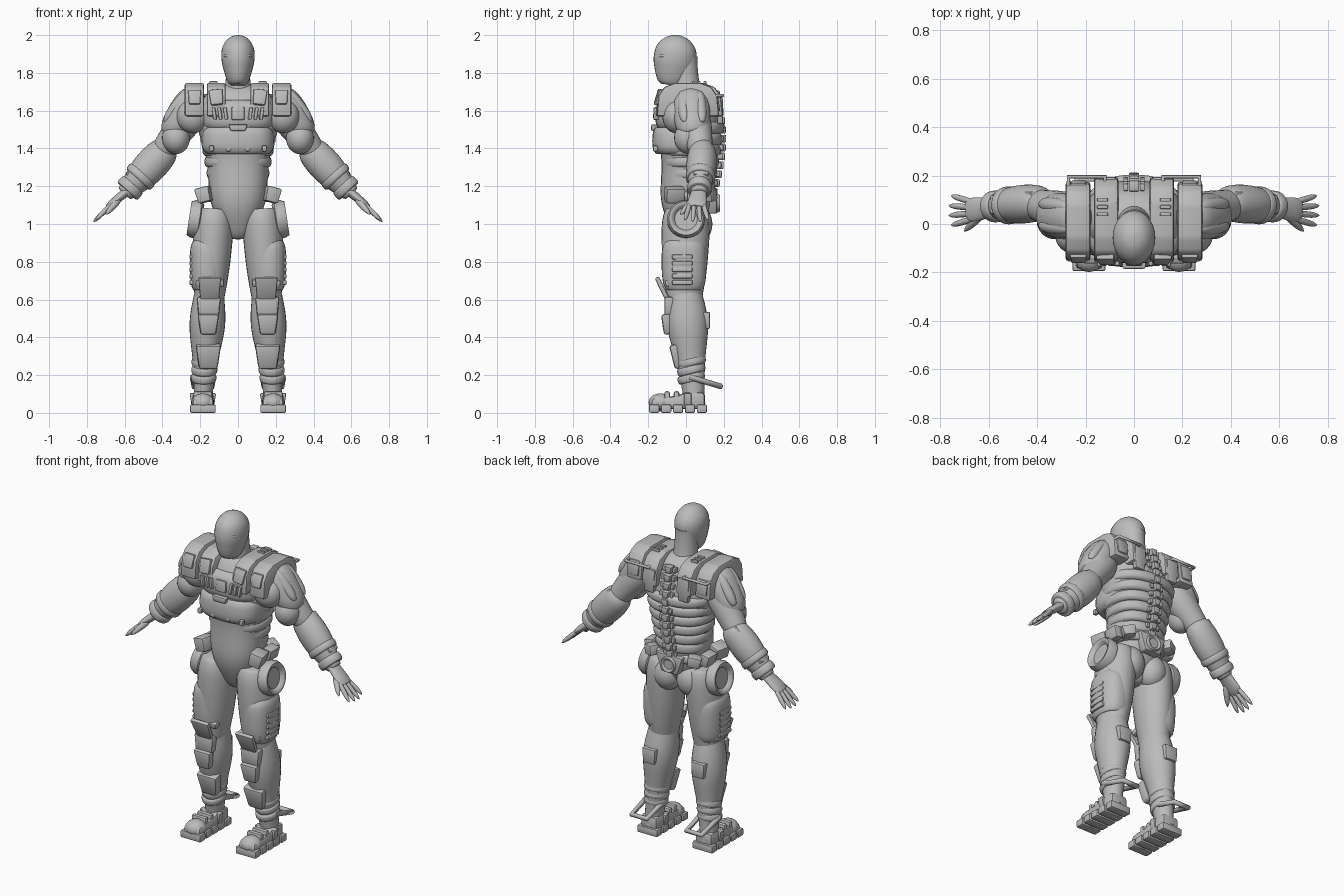
import bpy, bmesh, math
from mathutils import Vector, Matrix, Euler

scene_cube = bpy.data.objects.get("Cube")
if scene_cube:
    bpy.data.objects.remove(scene_cube, do_unlink=True)

grey = bpy.data.materials.new("plain_grey")
grey.use_nodes = True
tone = (.5, .5, .5, 1)
grey.diffuse_color = tone
grey.node_tree.nodes["Principled BSDF"].inputs["Base Color"].default_value = tone


def place(name, data, mirror):
    obj = bpy.data.objects.new(name, data)
    bpy.context.collection.objects.link(obj)
    data.materials.append(grey)
    if mirror:
        obj.modifiers.new("Mirror", "MIRROR").use_mirror_merge = False


def finish(name, bm, mirror, bevel=0):
    bmesh.ops.recalc_face_normals(bm, faces=bm.faces)
    if bevel:
        edges = [edge for edge in bm.edges if edge.calc_face_angle(0) > .3]
        bmesh.ops.bevel(bm, geom=edges, offset=bevel, segments=2, profile=.5, affect="EDGES")
    mesh = bpy.data.meshes.new(name)
    bm.to_mesh(mesh)
    bm.free()
    mesh.polygons.foreach_set("use_smooth", [True] * len(mesh.polygons))
    mesh.set_sharp_from_angle(angle=math.radians(40))
    place(name, mesh, mirror)


def signed_power(value, exponent):
    return math.copysign(abs(value) ** exponent, value)


def skin(name, axis, sections, mirror, square=1, sides=28):
    """Skin sections of centre, width radius and depth radius, all square to one axis."""
    reference = Vector((0, 1, 0)) if abs(axis.normalized().y) < .9 else Vector((0, 0, 1))
    across = reference.cross(axis).normalized()
    deep = axis.cross(across).normalized()
    bm = bmesh.new()
    rings = []
    for centre, width, depth in sections:
        ring = []
        for k in range(sides):
            angle = math.tau * k / sides
            offset = (across * signed_power(math.cos(angle), square) * max(width, .001)
                      + deep * signed_power(math.sin(angle), square) * max(depth, .001))
            ring.append(bm.verts.new(centre + offset))
        rings.append(ring)
    for low, high in zip(rings, rings[1:]):
        for k in range(sides):
            bm.faces.new((low[k], low[k - 1], high[k - 1], high[k]))
    bm.faces.new(rings[0])
    bm.faces.new(rings[-1])
    finish(name, bm, mirror)


def smooth_value(values, s):
    """Catmull-Rom value at s in the range nought to one."""
    last = len(values) - 1
    i = min(int(s * last), last - 1)
    t = s * last - i
    a, b, c, d = (values[max(0, min(last, i + k))] for k in (-1, 0, 1, 2))
    slope_in, slope_out = (c - a) / 2, (d - b) / 2
    bend = 3 * (c - b) - 2 * slope_in - slope_out
    return b + slope_in * t + bend * t ** 2 + (slope_in + slope_out - 2 * (c - b)) * t ** 3


def limb(name, start, end, radii, flat=(1, 1), mirror=True, square=1, sides=28):
    """Muscle form: radii from start to end, spaced closer near the rounded ends."""
    start, end = Vector(start), Vector(end)
    steps = 5 * len(radii)
    sections = []
    for i in range(steps + 1):
        s = i / steps
        radius = smooth_value(radii, s)
        depth = radius * (flat[0] + (flat[1] - flat[0]) * s)
        sections.append((start.lerp(end, (1 - math.cos(math.pi * s)) / 2), radius, depth))
    skin(name, end - start, sections, mirror, square, sides)


def band(name, centre, axis, radius, half, flat=1, mirror=True, square=1):
    """Rounded ring around a limb or the trunk."""
    reach = Vector(axis).normalized() * half
    limb(name, Vector(centre) - reach, Vector(centre) + reach,
         (radius * .9, radius, radius, radius * .9), (flat, flat), mirror, square)


def dish(name, base, axis, radius, depth, mirror=True):
    """Thick disc with a sunken face."""
    axis = Vector(axis).normalized()
    profile = [(0, .8), (.2, 1), (.7, 1), (1, .9), (1, .8), (.9, .7), (.7, .6), (.7, 0)]
    skin(name, axis, [(Vector(base) + axis * h * depth, r * radius, r * radius) for h, r in profile], mirror)


def box(name, at, size, tilt=(0, 0, 0), taper=1, bevel=.008, mirror=True):
    """Bevelled block; taper narrows its lower end."""
    bm = bmesh.new()
    bmesh.ops.create_cube(bm, size=1)
    for vert in bm.verts:
        if vert.co.z < 0:
            vert.co.x *= taper
    matrix = Matrix.LocRotScale(Vector(at), Euler(tilt), Vector(size))
    bmesh.ops.transform(bm, matrix=matrix, verts=bm.verts)
    finish(name, bm, mirror, bevel)


def prism(name, outline, left, right, bevel=.012):
    """Side outline of y, z points extruded across x."""
    bm = bmesh.new()
    face = bm.faces.new([bm.verts.new((left, y, z)) for y, z in outline])
    made = bmesh.ops.extrude_face_region(bm, geom=[face])["geom"]
    verts = [item for item in made if isinstance(item, bmesh.types.BMVert)]
    bmesh.ops.translate(bm, vec=(right - left, 0, 0), verts=verts)
    finish(name, bm, True, bevel)


def arch(name, left, right, front, back):
    """Squared arch over the shoulder, from the chest to the back."""
    middle, half = (front + back) / 2, (back - front) / 2
    angles = [math.pi * k / 7 for k in range(8)]
    outline = [(middle + half * signed_power(math.cos(a), .6), 1.57 + .18 * abs(math.sin(a)) ** .6)
               for a in angles]
    prism(name, outline, left, right)


def blob(name, at, radii, mirror=True):
    bm = bmesh.new()
    bmesh.ops.create_uvsphere(bm, u_segments=24, v_segments=14, radius=1)
    bmesh.ops.transform(bm, matrix=Matrix.LocRotScale(Vector(at), None, Vector(radii)), verts=bm.verts)
    finish(name, bm, mirror)


def tube(name, points, radius):
    data = bpy.data.curves.new(name, "CURVE")
    data.dimensions, data.bevel_depth, data.bevel_resolution = "3D", radius, 2
    data.use_fill_caps = True
    line = data.splines.new("POLY")
    line.points.add(len(points) - 1)
    for point, position in zip(line.points, points):
        point.co = (*position, 1)
    place(name, data, True)


# Head and neck
limb("head", (0, -.08, 1.735), (0, -.04, 2), (.035, .054, .072, .087, .083, .05, 0), (1.4, 1.18), mirror=False)
limb("neck", (0, .01, 1.64), (0, -.01, 1.88), (.09, .065, .065), (1, 1.1), mirror=False)
blob("nose", (0, -.14, 1.845), (.014, .026, .03), mirror=False)
blob("brow", (.03, -.118, 1.89), (.045, .032, .016))

# Torso and chest armour
limb("torso", (0, 0, .92), (0, .02, 1.74), (.03, .08, .147, .165, .215, .17, .06), (1.1, .6), mirror=False, square=.9)
limb("lower_chest_plate", (0, -.03, 1.37), (0, -.03, 1.51), (.16, .19, .19, .17), (.77, .77), mirror=False, square=.7)
limb("upper_chest_plate", (0, -.02, 1.5), (0, -.01, 1.65), (.17, .195, .195, .15), (.74, .74), mirror=False, square=.7)
blob("side_pectoral", (.24, -.05, 1.57), (.085, .075, .09))
box("chest_buckle", (0, -.17, 1.51), size=(.1, .03, .035), taper=.8, mirror=False)
box("chest_centre_panel", (0, -.16, 1.585), size=(.07, .02, .07), tilt=(-.1, 0, 0), mirror=False)
for x in (.065, .095, .125):
    box("chest_slat", (x, -.158, 1.585), size=(.018, .03, .065), tilt=(0, .15, .1), bevel=.005)
for x in (.05, .14):
    box("chest_clip", (x, -.162, 1.4), size=(.025, .025, .03), bevel=.005)
blob("buttock", (.078, .055, 1), (.085, .085, .1))

# Ribbed back and spine
for i in range(6):
    band("back_rib", (0, .025, 1.21 + i * .06), (0, 0, 1), .153 + i * .011, half=.031, flat=.85,
         mirror=False, square=.85)
for i in range(12):
    z = 1.17 + i * .047
    y = .145 + .045 * math.sin(math.pi * i / 12)
    box("vertebra", (0, y, z), size=(.045, .045, .04), taper=.75, bevel=.007, mirror=False)
    box("spine_clamp", (.034, y - .005, z), size=(.02, .03, .03), bevel=.005)

# Shoulder harness and pauldrons
arch("harness_strap", left=.065, right=.165, front=-.16, back=.195)
arch("pauldron", left=.18, right=.282, front=-.155, back=.175)
box("strap_front_block", (.115, -.145, 1.67), size=(.075, .03, .085), tilt=(-.3, .1, 0), taper=.85)
box("pauldron_front_panel", (.23, -.138, 1.67), size=(.07, .03, .08), tilt=(-.3, 0, 0), taper=.85)
box("pauldron_rear_panel", (.23, .165, 1.64), size=(.07, .02, .09), tilt=(.15, 0, 0), taper=.85)
box("strap_rear_block", (.115, .18, 1.6), size=(.08, .03, .14), taper=.8)
for y in (.04, .07, .1):
    box("strap_ridge", (.13, y, 1.748), size=(.045, .016, .016), bevel=.004)
tube("rear_handle", [(.12, .15, 1.68), (.12, .195, 1.68), (.27, .195, 1.68), (.27, .15, 1.68)], radius=.009)

# Arms
elbow, wrist = Vector((.36, .09, 1.42)), Vector((.6, .07, 1.16))
limb("deltoid", (.21, .02, 1.71), (.36, .04, 1.47), (.03, .08, .08, .05), (1.15, 1.15))
for y in (-.02, .025, .07):
    limb("deltoid_ridge", (.27, y, 1.7), (.385, y + .015, 1.54), (.01, .028, .028, .01))
limb("upper_arm", (.22, .03, 1.62), (.42, .085, 1.36), (.05, .085, .07, .05))
blob("arm_guard", (.328, .015, 1.455), (.074, .078, .085))
limb("forearm", elbow, wrist, (.04, .08, .087, .06, .04), (.9, .9))
band("forearm_band", elbow.lerp(wrist, .65), wrist - elbow, .086, half=.022, flat=.9)
band("wrist_cuff", elbow.lerp(wrist, .88), wrist - elbow, .072, half=.024, flat=.9)
box("forearm_plate", (.54, .08, 1.3), size=(.13, .08, .03), tilt=(0, .8, 0))
box("elbow_pad", (.445, .1, 1.375), size=(.12, .08, .06), tilt=(.2, .8, 0))
limb("palm", (.58, .07, 1.18), (.69, .055, 1.09), (.03, .024, .02, .012), flat=(1.1, 3.2))
for i in range(4):
    y = .018 + i * .025
    length = .08 + .01 * (i in (1, 2))
    tip = (.675 + length, y + .016 * (i - 1.5), 1.1 - length)
    limb("finger", (.675, y, 1.1), tip, (.01, .013, .011, 0), sides=12)
limb("thumb", (.63, .04, 1.13), (.7, -.03, 1.05), (.012, .018, .013, 0), sides=12)

# Belt and hip discs
band("belt", (0, .03, 1.145), (0, 0, 1), .17, half=.026, flat=.72, mirror=False, square=.85)
box("front_pouch", (.178, -.06, 1.155), size=(.08, .1, .08), tilt=(0, .25, .2), taper=.85)
box("side_pouch", (.185, .05, 1.15), size=(.06, .09, .07), tilt=(0, .2, 0), taper=.85)
box("rear_pouch", (.14, .12, 1.15), size=(.08, .07, .06), tilt=(0, .2, -.5), taper=.85)
box("belt_back_plate", (0, .14, 1.11), size=(.18, .05, .11), taper=.6, mirror=False)
dish("belt_hub", (0, .155, 1.11), (0, 1, 0), radius=.048, depth=.025, mirror=False)
dish("hip_disc", (.19, 0, 1.02), (1, 0, .15), radius=.1, depth=.07)

# Legs
limb("thigh", (.125, 0, 1.08), (.155, -.01, .54), (.085, .105, .1, .08, .06), (1.2, 1.2))
limb("thigh_armour", (.165, -.01, .92), (.165, -.01, .65), (.06, .085, .09, .085, .07), (1.35, 1.3), square=.85)
for i in range(5):
    box("thigh_rib", (.24, -.02, .69 + i * .034), size=(.035, .11, .026))
limb("calf", (.15, -.01, .68), (.187, .045, .05), (.06, .08, .094, .066, .05, .05), (1.15, 1.15))
box("knee_blade", (.15, -.122, .65), size=(.12, .025, .15), tilt=(.45, 0, 0), taper=.8)
box("knee_blade_brace", (.15, -.085, .69), size=(.15, .05, .035), tilt=(.3, 0, 0))
box("knee_plate", (.155, -.09, .565), size=(.13, .05, .1), taper=.85, bevel=.014)
box("knee_cap", (.157, -.1, .47), size=(.115, .05, .11), tilt=(.15, 0, 0), taper=.7, bevel=.014)
box("shin_plate", (.157, -.045, .3), size=(.135, .06, .13), tilt=(.25, 0, 0), taper=.72, bevel=.014)
box("calf_pad", (.165, .105, .49), size=(.09, .045, .09), taper=.85)
for i in range(3):
    band("shin_ring", (.175 + i * .003, .028, .27 - i * .042), (0, -.25, 1), .07 - i * .002, half=.02, flat=1.1)

# Boots with tread, straps and heel frame
prism("boot", [(-.19, .02), (-.18, .08), (-.05, .09), (0, .11), (.1, .11), (.1, .02)], left=.13, right=.24, bevel=.018)
blob("toe_cap", (.186, -.135, .055), (.06, .063, .048))
for i in range(5):
    box("sole_tread", (.186, -.168 + i * .063, .022), size=(.136, .054, .044))
for y in (-.1, -.05):
    box("boot_strap", (.186, y, .085), size=(.1, .03, .06), bevel=.012)
box("ankle_guard", (.186, .01, .07), size=(.14, .04, .07), taper=.85)
tube("heel_frame", [(.13, .02, .19), (.135, .185, .14), (.235, .185, .14), (.24, .02, .19)], radius=.015)
